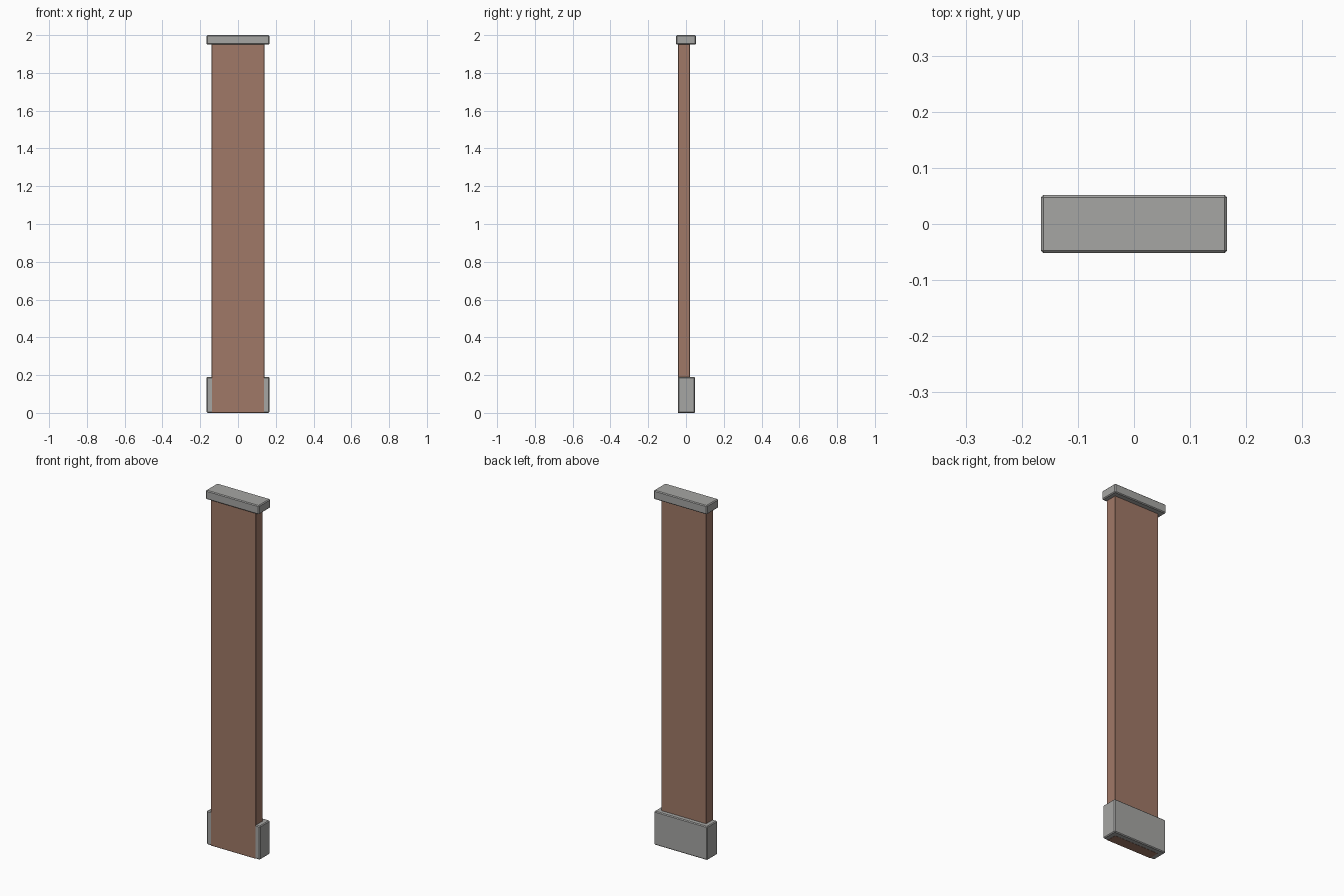
import bpy
import bmesh

if "Cube" in bpy.data.objects:
    bpy.data.objects.remove(bpy.data.objects["Cube"], do_unlink=True)


def make_material(name, colour):
    mat = bpy.data.materials.new(name)
    mat.use_nodes = True
    mat.diffuse_color = (*colour, 1)
    mat.node_tree.nodes["Principled BSDF"].inputs["Base Color"].default_value = (*colour, 1)
    return mat


def make_block(name, x, y, z, mat, bevel):
    """Chamfered box spanning the given (low, high) ranges."""
    bm = bmesh.new()
    bmesh.ops.create_cube(bm, size=1)
    for v in bm.verts:
        v.co = [span[0] if c < 0 else span[1] for c, span in zip(v.co, (x, y, z))]
    bmesh.ops.bevel(bm, geom=bm.edges[:], offset=bevel, segments=1, affect='EDGES')
    mesh = bpy.data.meshes.new(name)
    bm.to_mesh(mesh)
    bm.free()
    mesh.materials.append(mat)
    obj = bpy.data.objects.new(name, mesh)
    bpy.context.collection.objects.link(obj)
    return obj


stone = make_material("grey stone", (0.38, 0.38, 0.37))
brick = make_material("reddish brown", (0.35, 0.19, 0.135))

# Tall flat shaft, its front and underside just proud of the plinth
make_block("pillar_shaft", (-0.14, 0.14), (-0.0425, 0.021), (0, 1.96), brick, 0.002)

# Plinth wrapping the foot of the shaft, flush at the front
make_block("pillar_base", (-0.166, 0.166), (-0.042, 0.048), (0.0005, 0.19), stone, 0.0045)

# Overhanging slab on top
make_block("pillar_cap", (-0.166, 0.166), (-0.052, 0.052), (1.95, 2.0), stone, 0.0045)
